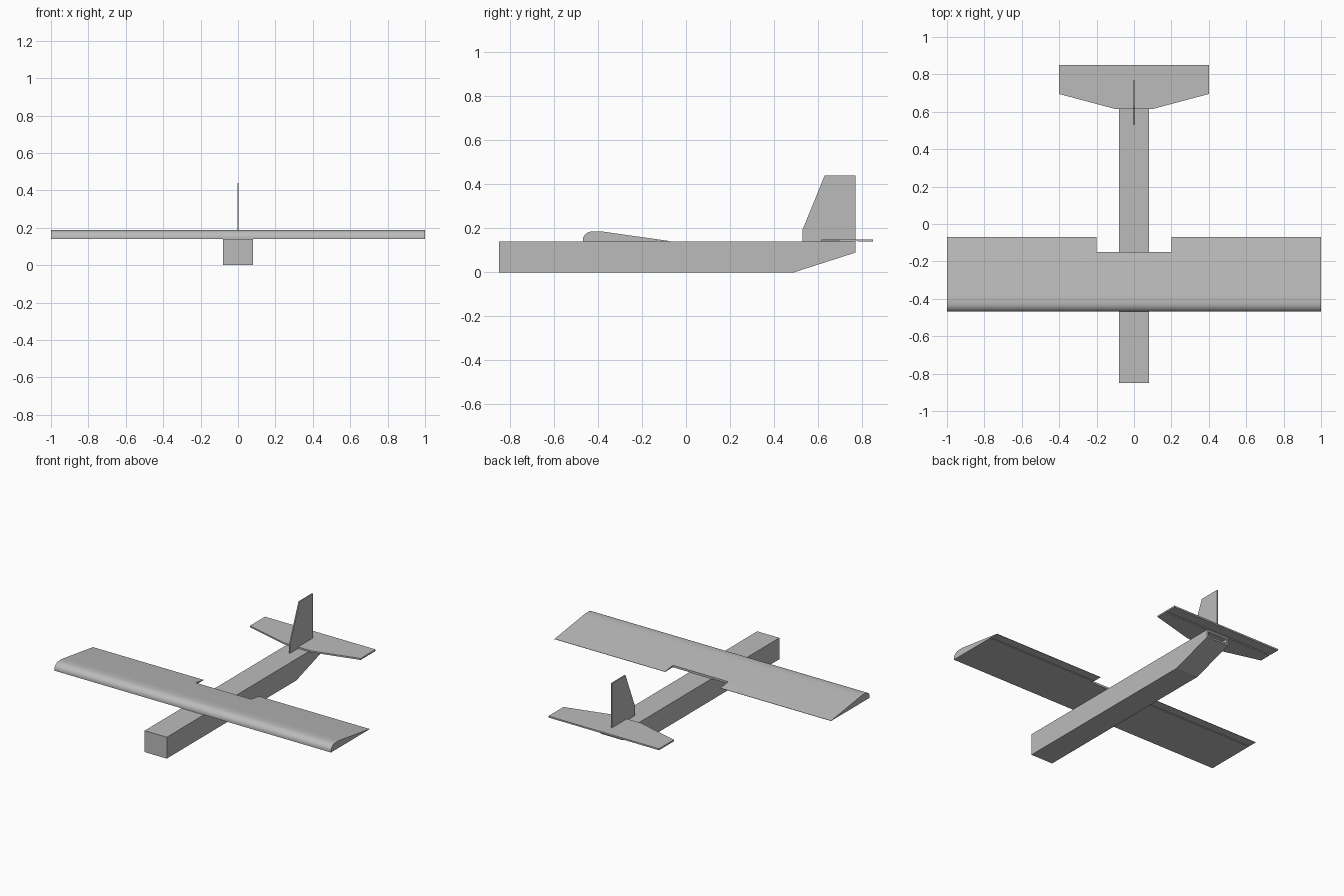
import bpy
import bmesh
import math
from mathutils import Vector

cube = bpy.data.objects.get("Cube")
if cube:
    bpy.data.objects.remove(cube, do_unlink=True)

grey = bpy.data.materials.new("foam grey")
grey.use_nodes = True
grey.diffuse_color = (0.5, 0.5, 0.5, 1)
grey.node_tree.nodes["Principled BSDF"].inputs["Base Color"].default_value = (0.5, 0.5, 0.5, 1)


def prism(name, points, low, high, axis="x"):
    """Extrude a (y, z) profile along x, or an (x, y) outline along z."""
    place = (lambda a, b: (low, a, b)) if axis == "x" else (lambda a, b: (a, b, low))
    step = Vector((high - low, 0, 0)) if axis == "x" else Vector((0, 0, high - low))
    bm = bmesh.new()
    face = bm.faces.new([bm.verts.new(place(a, b)) for a, b in points])
    grown = bmesh.ops.extrude_face_region(bm, geom=[face])["geom"]
    bmesh.ops.translate(bm, vec=step, verts=[v for v in grown if isinstance(v, bmesh.types.BMVert)])
    bmesh.ops.recalc_face_normals(bm, faces=bm.faces[:])
    mesh = bpy.data.meshes.new(name)
    bm.to_mesh(mesh)
    bm.free()
    mesh.materials.append(grey)
    obj = bpy.data.objects.new(name, mesh)
    bpy.context.collection.objects.link(obj)
    return obj


def cut(obj, cutter):
    """Subtract a temporary cutter from a part."""
    cutter.hide_render = True
    mod = obj.modifiers.new("cut", "BOOLEAN")
    mod.operation, mod.solver, mod.object = "DIFFERENCE", "EXACT", cutter
    bpy.context.view_layer.objects.active = obj
    bpy.ops.object.modifier_apply(modifier=mod.name)
    bpy.data.objects.remove(cutter, do_unlink=True)


def hinge(low, high, y, z, half, depth):
    """V-shaped groove cutter along x."""
    return prism("hinge_cutter", [(y - half, z - 0.001), (y + half, z - 0.001), (y, z + depth)], low, high)


DECK = 0.14

# Hollow box fuselage, open at the tail
fuselage = prism("fuselage", [(-0.85, 0), (0.49, 0), (0.77, 0.09), (0.77, DECK), (-0.85, DECK)], -0.08, 0.08)
cut(fuselage, prism("hollow_cutter", [(-0.84, 0.01), (0.488, 0.01), (0.80, 0.11), (0.80, 0.13), (-0.84, 0.13)],
                    -0.07, 0.07))

# Flat-bottomed wing with a rounded leading edge
nose = []
for i in range(9):
    t = math.radians(90 * i / 8)
    nose.append((-0.42 - 0.048 * math.cos(t), 0.15 + 0.037 * math.sin(t)))
wing = prism("wing", [(-0.468, DECK)] + nose + [(-0.395, 0.187), (-0.375, 0.185), (-0.07, 0.142), (-0.07, DECK)], -1, 1)
cut(wing, prism("notch_cutter", [(-0.15, 0.1), (0, 0.1), (0, 0.2), (-0.15, 0.2)], -0.2, 0.2))
for side in (-1, 1):
    ends = sorted((side * 0.19, side * 1.1))
    cut(wing, hinge(*ends, -0.13, DECK, 0.005, 0.005))

# Tapered tailplane with an elevator hinge below
half = [(0.4, 0.85), (0.4, 0.695), (0.1, 0.615)]
tailplane = prism("tailplane", half + [(-x, y) for x, y in reversed(half)], DECK, 0.15, "z")
cut(tailplane, hinge(-0.5, 0.5, 0.775, DECK, 0.006, 0.006))

# Upright fin
prism("fin", [(0.53, DECK), (0.53, 0.195), (0.63, 0.44), (0.77, 0.44), (0.77, DECK)], -0.004, 0.004)

# Smooth only the curved wing skin
bpy.ops.object.select_all(action="DESELECT")
wing.select_set(True)
bpy.context.view_layer.objects.active = wing
bpy.ops.object.shade_smooth_by_angle(angle=math.radians(30))
